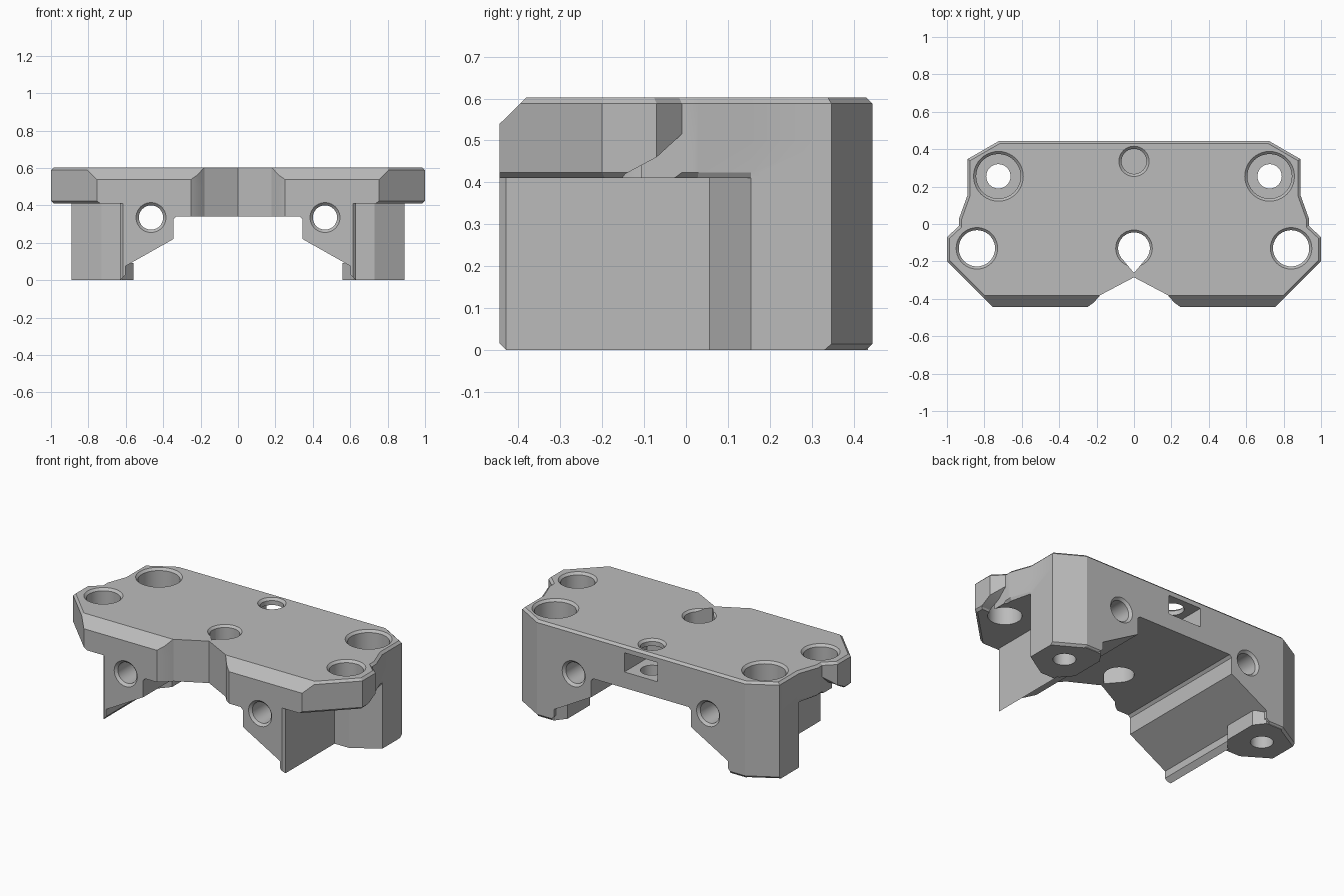
import bpy, bmesh, math
from mathutils import Matrix

cube = bpy.data.objects.get("Cube")
if cube:
    bpy.data.objects.remove(cube, do_unlink=True)

gray = bpy.data.materials.new("plain gray")
gray.use_nodes = True
gray.diffuse_color = (0.5, 0.5, 0.5, 1)
gray.node_tree.nodes["Principled BSDF"].inputs["Base Color"].default_value = (0.5, 0.5, 0.5, 1)


def finish(name, bm):
    bmesh.ops.recalc_face_normals(bm, faces=bm.faces)
    mesh = bpy.data.meshes.new(name)
    bm.to_mesh(mesh)
    bm.free()
    mesh.materials.append(gray)
    obj = bpy.data.objects.new(name, mesh)
    bpy.context.collection.objects.link(obj)
    return obj


def prism(name, outline, a, b, axis="z", bevel=None):
    """Extrude an outline from a to b along an axis; bevel picks edges by midpoint."""
    place = {"z": lambda u, v, w: (u, v, w),
             "x": lambda u, v, w: (w, u, v),
             "y": lambda u, v, w: (u, w, v)}[axis]
    bm = bmesh.new()
    low = [bm.verts.new(place(u, v, a)) for u, v in outline]
    high = [bm.verts.new(place(u, v, b)) for u, v in outline]
    n = len(outline)
    bm.faces.new(low)
    bm.faces.new(high)
    for i in range(n):
        j = (i + 1) % n
        bm.faces.new((low[i], low[j], high[j], high[i]))
    bmesh.ops.recalc_face_normals(bm, faces=bm.faces)
    if bevel:
        edges = []
        for e in bm.edges:
            p, q = (v.co for v in e.verts)
            if abs(p.z - q.z) < 1e-4 and bevel((p + q) / 2):
                edges.append(e)
        bmesh.ops.bevel(bm, geom=edges, offset=0.014, segments=1,
                        affect="EDGES", clamp_overlap=True)
    return finish(name, bm)


def lathe(name, profile, x, y, z=0, along_y=False, sides=40):
    """Turn (radius, height) pairs into a closed round solid."""
    bm = bmesh.new()
    rings = []
    for r, h in profile:
        rings.append([bm.verts.new((r * math.cos(2 * math.pi * i / sides),
                                    r * math.sin(2 * math.pi * i / sides), h))
                      for i in range(sides)])
    bm.faces.new(rings[0])
    bm.faces.new(rings[-1])
    for lo, hi in zip(rings, rings[1:]):
        for i in range(sides):
            j = (i + 1) % sides
            bm.faces.new((lo[i], lo[j], hi[j], hi[i]))
    turn = Matrix.Rotation(math.pi / 2, 4, "X") if along_y else Matrix()
    bm.transform(Matrix.Translation((x, y, z)) @ turn)
    return finish(name, bm)


def combine(target, tool, operation):
    mod = target.modifiers.new("combine", "BOOLEAN")
    mod.operation = operation
    mod.solver = "EXACT"
    mod.object = tool
    bpy.context.view_layer.objects.active = target
    bpy.ops.object.modifier_apply(modifier=mod.name)
    bpy.data.objects.remove(tool, do_unlink=True)


def mirrored(half):
    """Close a right-half outline with its mirror image."""
    return half + [(-x, y) for x, y in reversed(half) if x > 0]


# Shared front notch and rear corners
notch = [(0, -0.285), (0.18, -0.38), (0.215, -0.42), (0.25, -0.445)]
rear = [(0.89, 0.155), (0.89, 0.347), (0.72, 0.445)]

# Top plate with wings
plate = notch + [(0.755, -0.445), (1, -0.2), (1, -0.07), (0.935, -0.01), (0.935, 0.03)] + rear
body = prism("mounting_block", mirrored(plate), 0.41, 0.602,
             bevel=lambda m: (m.z > 0.5 and (m.y > 0 or abs(m.x) > 0.8))
             or (m.z < 0.5 and m.y < 0.15 and abs(m.x) > 0.7))

# Lower body with narrower front legs
lower = notch + [(0.615, -0.445), (0.63, -0.43), (0.63, 0.055), (0.73, 0.055)] + rear
combine(body, prism("lower_body", mirrored(lower), 0, 0.5,
                    bevel=lambda m: m.z < 0.1 and m.y > 0.36), "UNION")

# Long front chamfer
combine(body, prism("front_chamfer", [(-0.5, 0.485), (-0.5, 0.7), (-0.283, 0.7)],
                    -1.2, 1.2, "x"), "DIFFERENCE")

# Channel underneath
channel = [(0.63, -0.1), (0.63, 0), (0.602, 0.03), (0.602, 0.075), (0.345, 0.22),
           (0.345, 0.325), (0.33, 0.34)]
combine(body, prism("channel", channel + [(-x, z) for x, z in reversed(channel)],
                    -1, 1, "y"), "DIFFERENCE")

# Rear feet widened inward around the screws
foot = [(0.62, 0.08), (0.56, 0.15), (0.56, 0.37), (0.61, 0.435), (0.72, 0.435), (0.8, 0.3), (0.8, 0.12)]
for s in (-1, 1):
    combine(body, prism("foot", [(s * x, y) for x, y in foot], 0, 0.092), "UNION")

for s in (-1, 1):
    # Relief under each wing
    combine(body, prism("wing_relief", [(-0.16, 0.4), (-0.145, 0.42), (-0.07, 0.46),
                                        (-0.01, 0.515), (0.02, 0.4)],
                        s * 0.934, s * 1.1, "x"), "DIFFERENCE")
    # Wing holes
    combine(body, lathe("wing_hole", [(0.097, 0.3), (0.097, 0.588), (0.123, 0.614)],
                        s * 0.84, -0.13), "DIFFERENCE")
    # Counterbored rear screw holes
    combine(body, lathe("screw_hole", [(0.065, -0.1), (0.065, 0.3), (0.119, 0.3),
                                       (0.119, 0.588), (0.145, 0.614)],
                        s * 0.725, 0.255), "DIFFERENCE")
    # Rod holes running front to back
    combine(body, lathe("rod_hole", [(0.09, -0.455), (0.065, -0.43), (0.065, 0.43), (0.09, 0.455)],
                        s * 0.465, 0, 0.335, True), "DIFFERENCE")

# Teardrop centre hole
drop = [(0.085 * math.cos(math.radians(a)), -0.13 + 0.085 * math.sin(math.radians(a)))
        for a in range(-45, 226, 9)] + [(0, -0.262)]
combine(body, prism("teardrop_hole", drop, 0.2, 0.8), "DIFFERENCE")
combine(body, lathe("centre_rim", [(0.084, 0.588), (0.11, 0.614)], 0, -0.13), "DIFFERENCE")

# Rear nut slot with its screw hole
combine(body, prism("nut_slot", [(-0.115, 0.44), (0.115, 0.44), (0.115, 0.56), (-0.115, 0.56)],
                    0.22, 0.6, "y"), "DIFFERENCE")
combine(body, lathe("nut_screw", [(0.067, 0.37), (0.067, 0.588), (0.093, 0.614)],
                    0, 0.335), "DIFFERENCE")

# Crisp edges with smooth bores
bpy.ops.object.select_all(action="DESELECT")
body.select_set(True)
bpy.context.view_layer.objects.active = body
bpy.ops.object.shade_smooth_by_angle(angle=math.radians(20))
